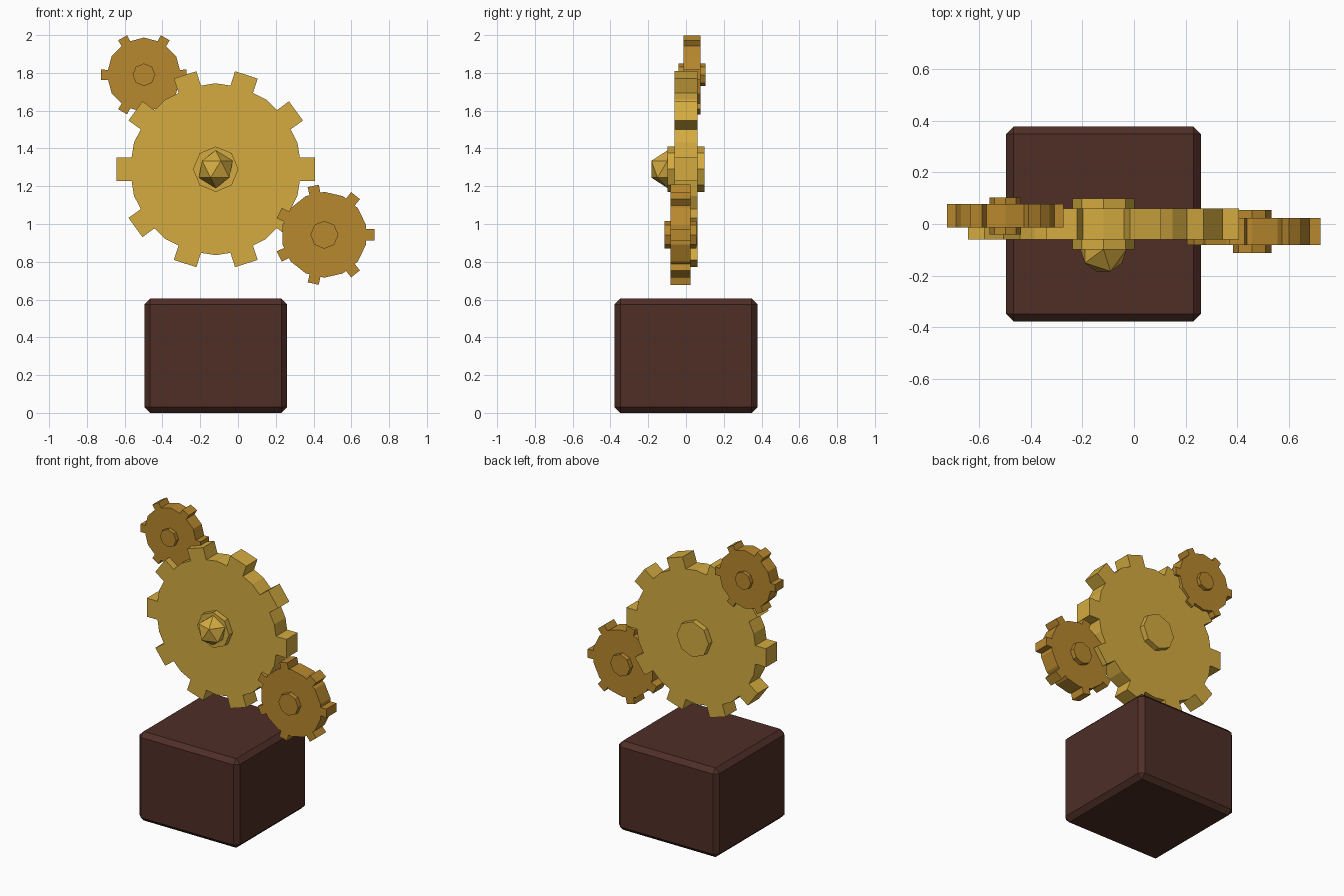
import bpy
import bmesh
from math import pi, tau, sin, cos, asin, hypot, atan2
from mathutils import Matrix

if "Cube" in bpy.data.objects:
    bpy.data.objects.remove(bpy.data.objects["Cube"])


def srgb(c):
    c /= 255
    return c / 12.92 if c <= 0.04045 else ((c + 0.055) / 1.055) ** 2.4


def material(name, *rgb):
    mat = bpy.data.materials.new(name)
    color = (*[srgb(c) for c in rgb], 1)
    mat.use_nodes = True
    mat.diffuse_color = color
    mat.node_tree.nodes["Principled BSDF"].inputs["Base Color"].default_value = color
    return mat


gold = material("gold", 212, 171, 64)
bronze = material("bronze", 184, 136, 46)
brown = material("dark_brown", 78, 46, 38)


def finish(name, bm, mat):
    bmesh.ops.recalc_face_normals(bm, faces=bm.faces)
    mesh = bpy.data.meshes.new(name)
    bm.to_mesh(mesh)
    bm.free()
    mesh.materials.append(mat)
    obj = bpy.data.objects.new(name, mesh)
    bpy.context.collection.objects.link(obj)
    return obj


def prism(name, outline, x, z, y0, y1, mat):
    """Extrude an x-z outline from y0 to y1."""
    bm = bmesh.new()
    face = bm.faces.new([bm.verts.new((x + px, y0, z + pz)) for px, pz in outline])
    side = bmesh.ops.extrude_face_region(bm, geom=[face])["geom"]
    moved = [v for v in side if isinstance(v, bmesh.types.BMVert)]
    bmesh.ops.translate(bm, verts=moved, vec=(0, y1 - y0, 0))
    return finish(name, bm, mat)


def gear_outline(teeth, root, tip, width):
    """Polygon disk with two sides per tooth and straight-sided teeth."""
    sides = teeth * 2
    step = tau / sides
    half = asin(width / 2 / root)

    def rim(a):
        return root * cos(step / 2) / cos((a - pi / 2) % step - step / 2)

    points = []
    for i in range(teeth):
        mid = i * tau / teeth
        for s in (-1, 1):
            # Tooth foot on the rim, then its outer corner
            points.append((mid + s * half, 0, rim(mid + s * half)))
            points.append((mid + s * half * 0.999, 0,
                           (tip, s * width / 2, mid)))
    for i in range(sides):
        a = (pi / 2 + i * step) % tau
        off = (a + pi / teeth) % (tau / teeth) - pi / teeth
        if abs(off) > half * 1.05:
            points.append((a, 0, root))
    points.sort(key=lambda p: p[0] % tau)
    outline = []
    for a, _, r in points:
        if isinstance(r, tuple):
            length, offset, mid = r
            a, r = mid + atan2(offset, length), hypot(length, offset)
        outline.append((r * cos(a), r * sin(a)))
    return outline


def gear(name, x, z, teeth, root, tip, width, y0, y1, hub, hub_y0, hub_y1, mat):
    prism(name, gear_outline(teeth, root, tip, width), x, z, y0, y1, mat)
    octagon = [(hub * cos(i * pi / 4), hub * sin(i * pi / 4)) for i in range(8)]
    prism(name + "_hub", octagon, x, z, hub_y0, hub_y1, mat)


# Gears with their hubs
gear("large_gear", -0.118, 1.29, 10, 0.455, 0.525, 0.126, -0.06, 0.06,
     0.12, -0.098, 0.098, gold)
gear("upper_gear", -0.498, 1.79, 6, 0.197, 0.226, 0.054, -0.013, 0.077,
     0.06, -0.04, 0.102, bronze)
gear("lower_gear", 0.457, 0.943, 7, 0.227, 0.265, 0.06, -0.082, 0.024,
     0.074, -0.113, 0.055, bronze)

# Faceted knob on the front of the large hub
bm = bmesh.new()
bmesh.ops.create_icosphere(bm, subdivisions=1, radius=0.1,
                           matrix=Matrix.Translation((-0.118, -0.098, 1.29)))
finish("center_knob", bm, gold)

# Chamfered base block
bm = bmesh.new()
bmesh.ops.create_cube(bm, size=1)
bmesh.ops.scale(bm, verts=bm.verts, vec=(0.755, 0.755, 0.605))
bmesh.ops.translate(bm, verts=bm.verts, vec=(-0.118, 0, 0.3025))
bmesh.ops.bevel(bm, geom=bm.edges[:], offset=0.03, segments=1,
                affect='EDGES', profile=0.5)
finish("base_block", bm, brown)
